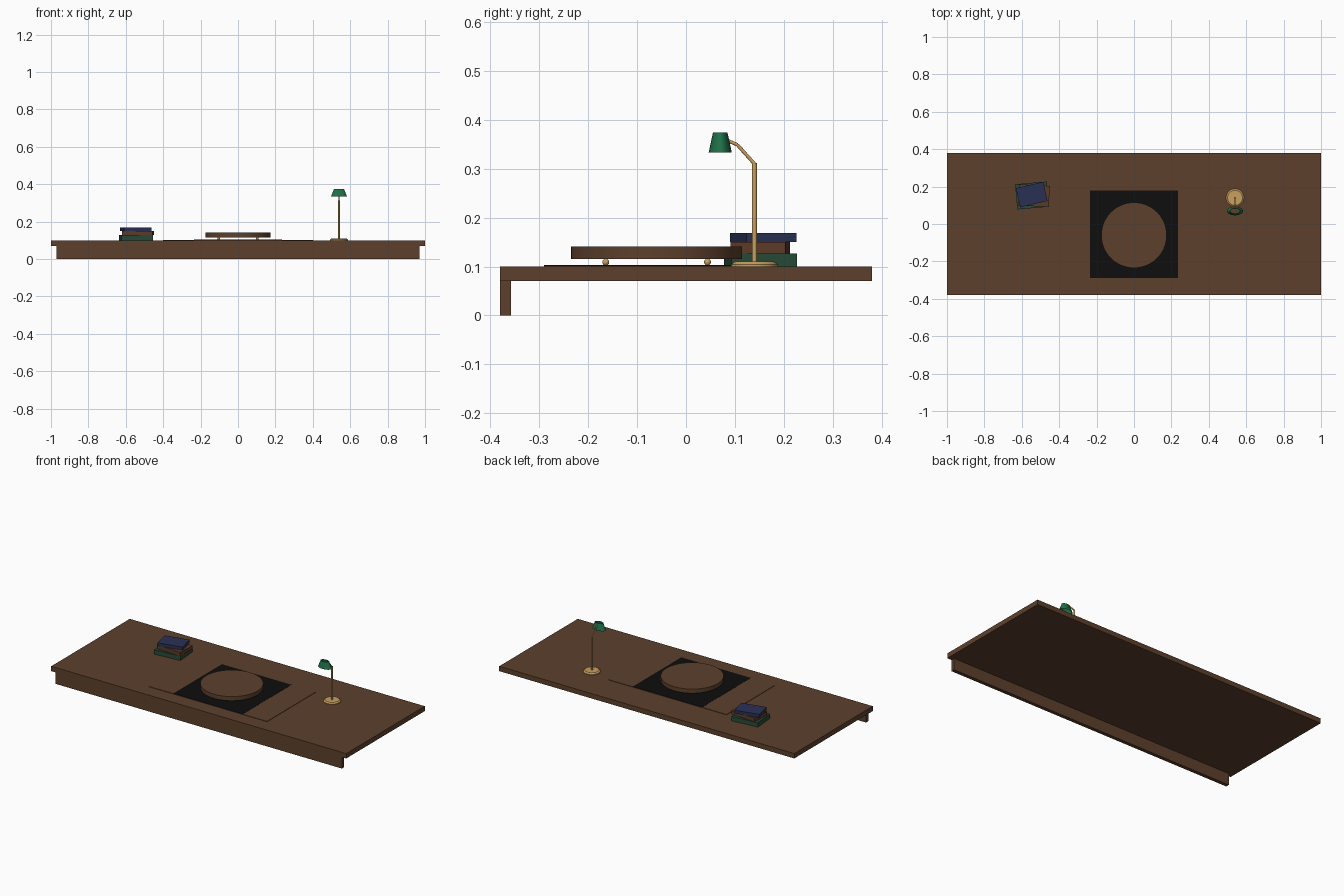
import bpy, math
from mathutils import Vector

if "Cube" in bpy.data.objects:
    bpy.data.objects.remove(bpy.data.objects["Cube"])


def mat(name, r, g, b):
    lin = lambda c: ((c / 255 + 0.055) / 1.055) ** 2.4 if c > 10 else c / 255 / 12.92
    m = bpy.data.materials.new(name)
    m.diffuse_color = (lin(r), lin(g), lin(b), 1)
    m.use_nodes = True
    m.node_tree.nodes["Principled BSDF"].inputs["Base Color"].default_value = m.diffuse_color
    return m


WOOD = mat("walnut_wood", 93, 64, 44)
BLACK = mat("black_mat", 14, 14, 14)
BRASS = mat("brass", 200, 160, 96)
GLASS = mat("green_shade", 31, 112, 72)
GREEN = mat("dark_green_cover", 38, 74, 54)
RED = mat("brown_cover", 92, 58, 40)
NAVY = mat("navy_cover", 42, 48, 84)


def mesh(name, verts, faces, m, smooth=False):
    me = bpy.data.meshes.new(name)
    me.from_pydata(verts, [], faces)
    me.materials.append(m)
    o = bpy.data.objects.new(name, me)
    bpy.context.collection.objects.link(o)
    if smooth:
        bpy.ops.object.select_all(action='DESELECT')
        o.select_set(True)
        bpy.context.view_layer.objects.active = o
        bpy.ops.object.shade_smooth_by_angle(angle=math.radians(35))
    return o


def box(name, x, y, z, m, rot=0):
    """Box from (min, max) ranges, turned about its own centre."""
    cx, cy = sum(x) / 2, sum(y) / 2
    v = [(i - cx, j - cy, k) for k in z for i, j in
         ((x[0], y[0]), (x[1], y[0]), (x[1], y[1]), (x[0], y[1]))]
    f = [(3, 2, 1, 0), (4, 5, 6, 7), (0, 1, 5, 4), (1, 2, 6, 5), (2, 3, 7, 6), (3, 0, 4, 7)]
    o = mesh(name, v, f, m)
    o.location = (cx, cy, 0)
    o.rotation_euler.z = math.radians(rot)
    return o


def lathe(name, profile, cx, cy, m, n=48, sy=1.0, caps=True):
    """Revolve (radius, z) points about a vertical axis."""
    v, f = [], []
    for r, z in profile:
        for i in range(n):
            a = 2 * math.pi * i / n
            v.append((cx + r * math.cos(a), cy + sy * r * math.sin(a), z))
    for k in range(len(profile) - 1):
        for i in range(n):
            j = (i + 1) % n
            f.append((k * n + i, k * n + j, k * n + n + j, k * n + n + i))
    if caps:
        f.append(tuple(reversed(range(n))))
        f.append(tuple(range(len(v) - n, len(v))))
    return mesh(name, v, f, m, True)


def rod(name, a, b, r, m):
    a, b = Vector(a), Vector(b)
    o = lathe(name, [(r, 0), (r, (b - a).length)], 0, 0, m, 16)
    o.rotation_euler = (b - a).to_track_quat('Z', 'Y').to_euler()
    o.location = a
    return o


# desk
box("desk_top", (-1, 1), (-0.38, 0.38), (0.07, 0.10), WOOD)
box("front_apron", (-0.97, 0.97), (-0.38, -0.358), (0, 0.07), WOOD)

# writing pad with a black square in the middle
box("desk_pad", (-0.4, 0.4), (-0.29, 0.18), (0.10, 0.1025), WOOD)
box("black_square", (-0.235, 0.235), (-0.29, 0.18), (0.1025, 0.1035), BLACK)

# round board on four small balls
lathe("round_board", [(0.175, 0.115), (0.175, 0.141)], 0, -0.06, WOOD, 64)
for i, (sx, s) in enumerate([(1, 1), (1, -1), (-1, 1), (-1, -1)]):
    bpy.ops.mesh.primitive_uv_sphere_add(segments=16, ring_count=10, radius=0.007,
                                         location=(sx * 0.104, -0.06 + s * 0.104, 0.109))
    ball = bpy.context.object
    ball.name = f"ball_foot_{i + 1}"
    ball.data.materials.append(BRASS)
    bpy.ops.object.shade_smooth()

# stacked books
box("book_bottom", (-0.63, -0.46), (0.085, 0.22), (0.10, 0.127), GREEN, 5)
box("book_middle", (-0.617, -0.453), (0.095, 0.208), (0.127, 0.150), RED, -3)
box("book_top", (-0.622, -0.472), (0.105, 0.21), (0.150, 0.169), NAVY, 13)

# desk lamp
LX, LY = 0.54, 0.14
lathe("lamp_base", [(0.048, 0.10), (0.048, 0.104), (0.04, 0.11)], LX, LY, BRASS)
lathe("lamp_post", [(0.005, 0.108), (0.005, 0.312)], LX, LY, BRASS, 20)
path = [(LX, LY, 0.310), (LX, 0.105, 0.349), (LX, 0.082, 0.359)]
for i in range(2):
    rod(f"lamp_arm_{i + 1}", path[i], path[i + 1], 0.0035, BRASS)

# open oval shade with a thin wall
lathe("lamp_shade", [(0.0245, 0.373), (0.0405, 0.334), (0.043, 0.333), (0.027, 0.374),
                     (0.0245, 0.373)][::-1], LX, 0.07, GLASS, 40, 0.55, False)
